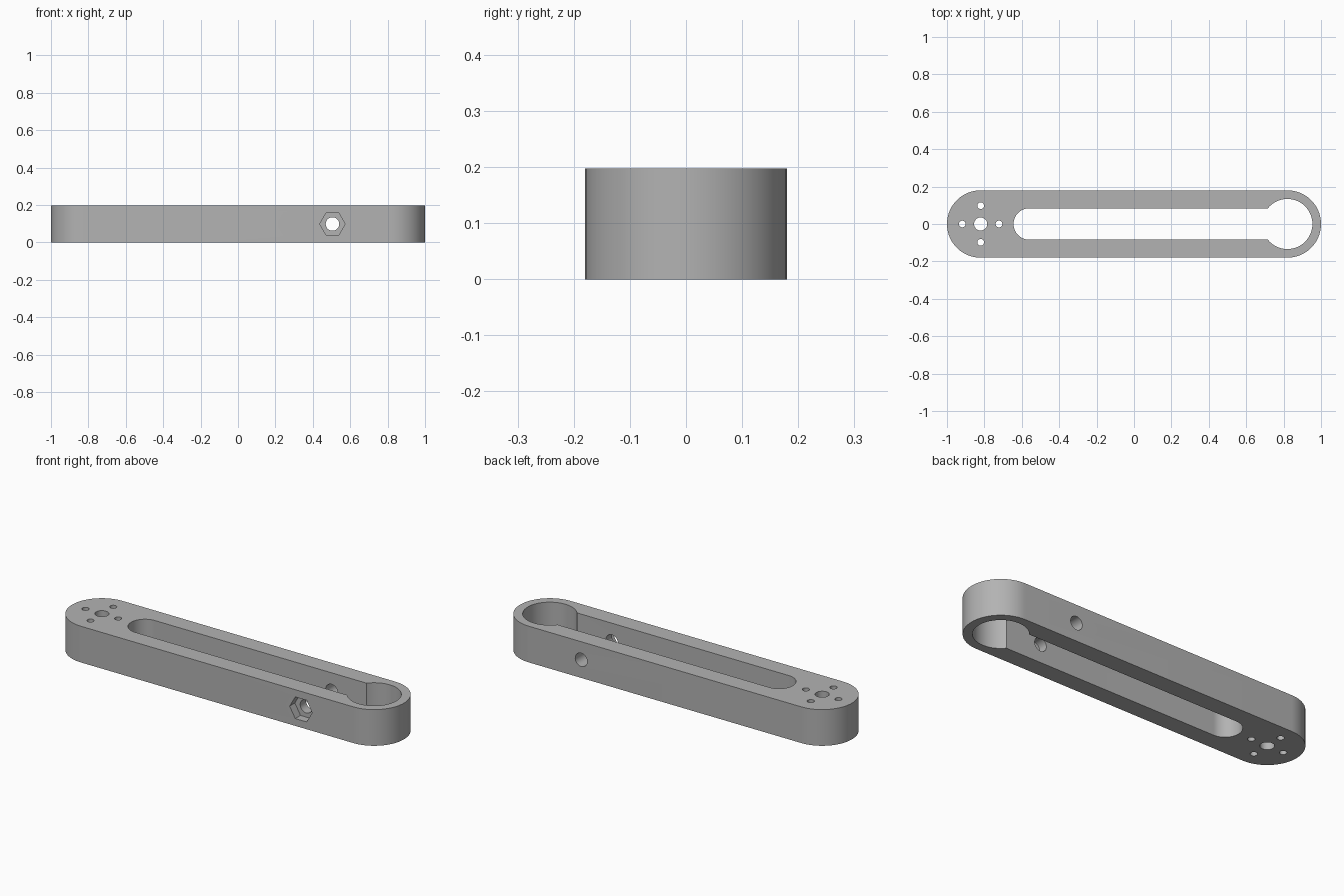
import bpy
import bmesh
import math
from mathutils import Matrix, Vector

cube = bpy.data.objects.get("Cube")
if cube:
    bpy.data.objects.remove(cube, do_unlink=True)

HEIGHT = 0.197
END_X = 0.82        # centre of both rounded ends
RADIUS = 0.18       # outer end radius
BOLT_X, BOLT_Z = 0.505, HEIGHT / 2

grey = bpy.data.materials.new("plain grey")
grey.use_nodes = True
colour = (0.45, 0.45, 0.45, 1)
grey.diffuse_color = colour
grey.node_tree.nodes["Principled BSDF"].inputs["Base Color"].default_value = colour


def prism(name, outline, low, high, matrix=None):
    """Extrude a flat outline from low to high along z, then place it."""
    bm = bmesh.new()
    base = bm.faces.new([bm.verts.new((x, y, low)) for x, y in outline])
    top = bmesh.ops.extrude_face_region(bm, geom=[base])["geom"]
    verts = [v for v in top if isinstance(v, bmesh.types.BMVert)]
    bmesh.ops.translate(bm, verts=verts, vec=Vector((0, 0, high - low)))
    bmesh.ops.recalc_face_normals(bm, faces=bm.faces)
    if matrix:
        bm.transform(matrix)
    mesh = bpy.data.meshes.new(name)
    bm.to_mesh(mesh)
    bm.free()
    mesh.materials.append(grey)
    obj = bpy.data.objects.new(name, mesh)
    bpy.context.collection.objects.link(obj)
    return obj


def circle(x, y, r, n=64):
    return [(x + r * math.cos(math.tau * i / n), y + r * math.sin(math.tau * i / n))
            for i in range(n)]


def stadium(x0, x1, r, n=40):
    """Two half circles joined by straight sides."""
    pts = []
    for cx, start in ((x1, -math.pi / 2), (x0, math.pi / 2)):
        for i in range(n + 1):
            a = start + math.pi * i / n
            pts.append((cx + r * math.cos(a), r * math.sin(a)))
    return pts


# Solid bar with round ends
arm = prism("link_arm", stadium(-END_X, END_X, RADIUS), 0, HEIGHT)

# Vertical openings: long slot, clamp bore, centre hole and four screw holes
outlines = [stadium(-0.56, END_X, 0.084), circle(END_X, 0, 0.134),
            circle(-END_X, 0, 0.035, 48)]
for k in range(4):
    a = k * math.pi / 2
    outlines.append(circle(-END_X + 0.098 * math.cos(a), 0.098 * math.sin(a), 0.018, 32))
cutters = [prism("opening_cutter", o, -0.1, HEIGHT + 0.1) for o in outlines]

# Cross bolt hole through both rails, with a hexagonal nut pocket at the front
across = Matrix.Translation((BOLT_X, 0, BOLT_Z)) @ Matrix.Rotation(math.pi / 2, 4, "X")
cutters.append(prism("bolt_cutter", circle(0, 0, 0.036, 48), -0.3, 0.3, across))
cutters.append(prism("nut_cutter", circle(0, 0, 0.068, 6), RADIUS - 0.045, 0.3, across))

# Cut the openings and drop the cutters
bpy.context.view_layer.objects.active = arm
for cutter in cutters:
    cutter.hide_render = True
    mod = arm.modifiers.new("cut", "BOOLEAN")
    mod.operation = "DIFFERENCE"
    mod.solver = "EXACT"
    mod.object = cutter
    bpy.ops.object.modifier_apply(modifier=mod.name)
for cutter in cutters:
    bpy.data.objects.remove(cutter, do_unlink=True)

# Smooth the curved walls, keep the rims sharp
bpy.ops.object.select_all(action="DESELECT")
arm.select_set(True)
bpy.ops.object.shade_smooth_by_angle(angle=math.radians(30))
